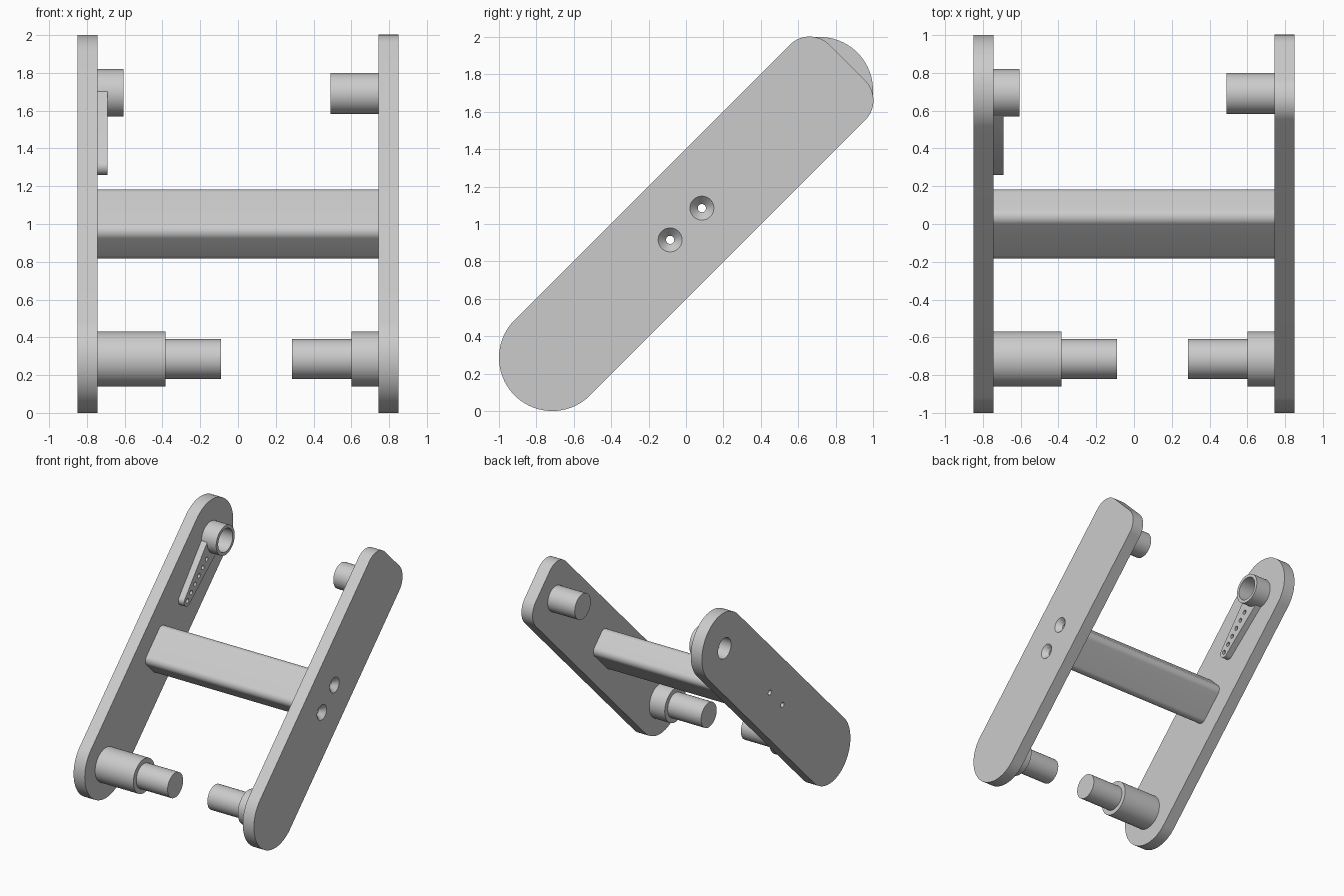
import bpy, bmesh
from math import sin, cos, radians, sqrt
from mathutils import Matrix

cube = bpy.data.objects.get("Cube")
if cube:
    bpy.data.objects.remove(cube, do_unlink=True)

grey = bpy.data.materials.new("plain_grey")
grey.use_nodes = True
colour = (0.6, 0.6, 0.6, 1)
grey.diffuse_color = colour
grey.node_tree.nodes["Principled BSDF"].inputs["Base Color"].default_value = colour

# Parts are drawn as (u, v) outlines: u runs up the sloping plates, v across them
S = 1 / sqrt(2)
TILT = Matrix(((1, 0, 0, 0), (0, S, -S, 0), (0, S, S, 1), (0, 0, 0, 1)))
INNER, OUTER = 0.745, 0.85


def arc(u, v, r, start, end, steps=24):
    angles = [radians(start + (end - start) * i / steps) for i in range(steps + 1)]
    return [(u + r * cos(a), v + r * sin(a)) for a in angles]


def circle(u, r, v=0):
    return arc(u, v, r, 0, 360, 48)[:-1]


def loft(name, sections):
    """Join equal-length outlines, given as (x, outline) with x rising."""
    bm = bmesh.new()
    rings = [[bm.verts.new((x, u, v)) for u, v in outline] for x, outline in sections]
    for a, b in zip(rings, rings[1:]):
        for i in range(len(a)):
            j = (i + 1) % len(a)
            bm.faces.new((a[i], a[j], b[j], b[i]))
    bm.faces.new(rings[0][::-1])
    bm.faces.new(rings[-1])
    bm.normal_update()
    bmesh.ops.recalc_face_normals(bm, faces=bm.faces)
    bm.transform(TILT)
    mesh = bpy.data.meshes.new(name)
    bm.to_mesh(mesh)
    bm.free()
    mesh.materials.append(grey)
    obj = bpy.data.objects.new(name, mesh)
    bpy.context.collection.objects.link(obj)
    return obj


def prism(name, x0, x1, outline):
    return loft(name, [(x0, outline), (x1, outline)])


def drill(x0, x1, u, r):
    return prism("drill", x0, x1, circle(u, r))


def finish(obj, cutters=()):
    """Cut the holes for good, then smooth the curved sides."""
    for cutter in cutters:
        cutter.hide_render = True
        mod = obj.modifiers.new("hole", 'BOOLEAN')
        mod.operation = 'DIFFERENCE'
        mod.solver = 'EXACT'
        mod.object = cutter
    if cutters:
        bpy.context.view_layer.update()
        graph = bpy.context.evaluated_depsgraph_get()
        mesh = bpy.data.meshes.new_from_object(obj.evaluated_get(graph))
        obj.modifiers.clear()
        obj.data = mesh
        for cutter in cutters:
            bpy.data.objects.remove(cutter, do_unlink=True)
    obj.data.shade_smooth()
    obj.data.set_sharp_from_angle(angle=radians(30))


END, WIDE = 1.011, 0.285      # end-circle position and half width of the plates
SCREWS = (-0.12, 0.12)
SCREW_R = 0.022
HORN_U = 0.983

# Right plate: both ends round, with a bore behind the horn
foot_end = arc(-END, 0, WIDE, 90, 270, 48)
right_plate = prism("right_plate", -OUTER, -INNER,
                    foot_end + arc(END, 0, WIDE, -90, 90, 48))
finish(right_plate, [drill(-1, -0.6, u, SCREW_R) for u in SCREWS]
       + [drill(-1, -0.6, HORN_U, 0.087)])

# Left plate: blunt top with rounded corners, countersunk screw holes
left_plate = prism("left_plate", INNER, OUTER, foot_end
                   + arc(1.07, -0.135, 0.15, -90, 0) + arc(1.07, 0.135, 0.15, 0, 90))
sinks = [loft("countersink", [(0.6, circle(u, SCREW_R)), (0.805, circle(u, SCREW_R)),
                              (OUTER, circle(u, 0.064)), (0.9, circle(u, 0.064))])
         for u in SCREWS]
finish(left_plate, sinks)

# Cross bar: rounded rectangle section
bar_u, bar_v, bar_r = 0.118, 0.064, 0.054
bar_outline = []
for i, (su, sv) in enumerate(((1, 1), (-1, 1), (-1, -1), (1, -1))):
    bar_outline += arc(su * bar_u, sv * bar_v, bar_r, 90 * i, 90 * i + 90, 12)
cross_bar = prism("cross_bar", -INNER, INNER, bar_outline)
finish(cross_bar, [drill(-1, 1, u, SCREW_R) for u in SCREWS])

# Stepped lower pins and the plain upper pin
for name, x0, x1, u, r in (
        ("right_lower_collar", -INNER, -0.385, -END, 0.145),
        ("right_lower_pin", -0.39, -0.09, -END, 0.105),
        ("left_lower_collar", 0.60, INNER, -END, 0.145),
        ("left_lower_pin", 0.285, 0.605, -END, 0.105),
        ("left_upper_pin", 0.49, INNER, 0.977, 0.108)):
    finish(prism(name, x0, x1, circle(u, r)))

# Lever horn: hollow hub and a tapered arm with a row of small holes
BORE_R = 0.098
hub = prism("horn_hub", -INNER, -0.605, circle(HORN_U, 0.125))
finish(hub, [drill(-1, -0.5, HORN_U, BORE_R)])
TIP_U = 0.431
horn_arm = prism("horn_arm", -INNER, -0.69,
                 arc(TIP_U, 0, 0.045, 96, 264) + arc(HORN_U, 0, 0.103, -84, 84))
finish(horn_arm, [drill(-1, -0.5, TIP_U + 0.073 * i, 0.018) for i in range(6)]
       + [drill(-1, -0.5, HORN_U, BORE_R)])
